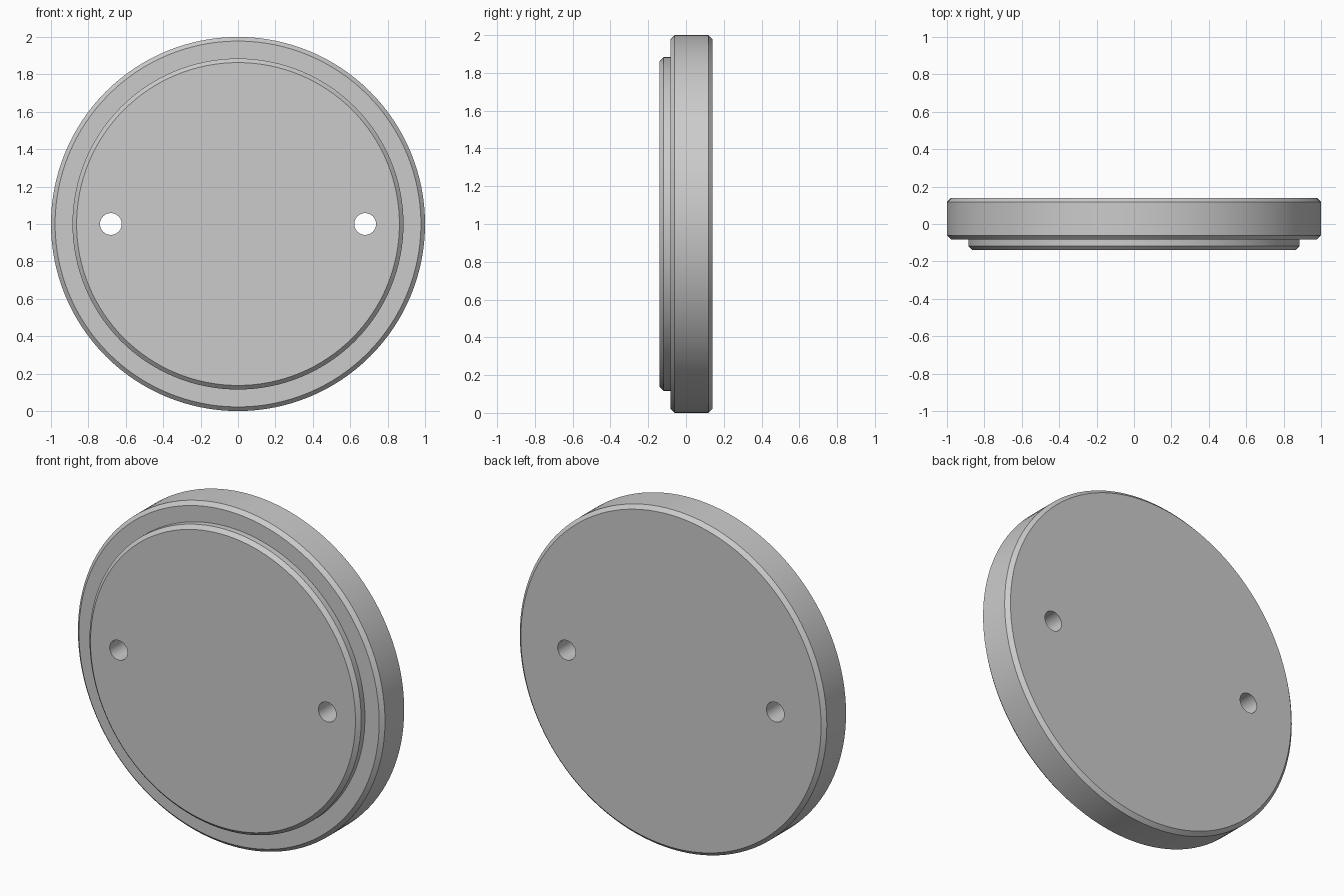
import bpy
import bmesh
from math import cos, sin, tau, radians

cube = bpy.data.objects.get("Cube")
if cube:
    bpy.data.objects.remove(cube, do_unlink=True)

SEGMENTS = 128
CENTRE_Z = 1.0
HALF_DEPTH = 0.14
CHAMFER = 0.022
RIM_RADIUS, RIM_FRONT = 1.0, -0.083
STEP_RADIUS = 0.885
HOLE_RADIUS, HOLE_X = 0.058, 0.68


def lathe(name, profile, segments, x=0.0):
    """Turn (radius, y) points around the y direction and cap both ends."""
    bm = bmesh.new()
    rings = []
    for r, y in profile:
        angles = [tau * i / segments for i in range(segments)]
        rings.append([bm.verts.new((r * cos(a), y, r * sin(a))) for a in angles])
    for a, b in zip(rings, rings[1:]):
        for i in range(segments):
            j = (i + 1) % segments
            bm.faces.new((a[i], a[j], b[j], b[i]))
    bm.faces.new(rings[0])
    bm.faces.new(rings[-1])
    bmesh.ops.recalc_face_normals(bm, faces=bm.faces)
    mesh = bpy.data.meshes.new(name)
    bm.to_mesh(mesh)
    bm.free()
    obj = bpy.data.objects.new(name, mesh)
    obj.location = (x, 0, CENTRE_Z)
    bpy.context.collection.objects.link(obj)
    return obj


# Plain grey material
grey = bpy.data.materials.new("grey")
grey.use_nodes = True
colour = (0.6, 0.6, 0.6, 1)
grey.diffuse_color = colour
grey.node_tree.nodes["Principled BSDF"].inputs["Base Color"].default_value = colour

# Stepped disc with chamfered rims
disc = lathe("stepped_disc", [
    (STEP_RADIUS - CHAMFER, -HALF_DEPTH),
    (STEP_RADIUS, -HALF_DEPTH + CHAMFER),
    (STEP_RADIUS, RIM_FRONT),
    (RIM_RADIUS - CHAMFER, RIM_FRONT),
    (RIM_RADIUS, RIM_FRONT + CHAMFER),
    (RIM_RADIUS, HALF_DEPTH - CHAMFER),
    (RIM_RADIUS - CHAMFER, HALF_DEPTH),
], SEGMENTS)
disc.data.materials.append(grey)

bpy.ops.object.select_all(action="DESELECT")
disc.select_set(True)
bpy.context.view_layer.objects.active = disc

# Two through holes, one on each side
for side in (-1, 1):
    cutter = lathe("hole_cutter", [(HOLE_RADIUS, -0.3), (HOLE_RADIUS, 0.3)],
                   48, side * HOLE_X)
    cutter.hide_render = True
    cutter.data.materials.append(grey)
    bpy.context.view_layer.update()
    cut = disc.modifiers.new("hole", "BOOLEAN")
    cut.operation = "DIFFERENCE"
    cut.solver = "EXACT"
    cut.object = cutter
    bpy.ops.object.modifier_apply(modifier=cut.name)
    bpy.data.objects.remove(cutter, do_unlink=True)

bpy.ops.object.shade_smooth_by_angle(angle=radians(30))
